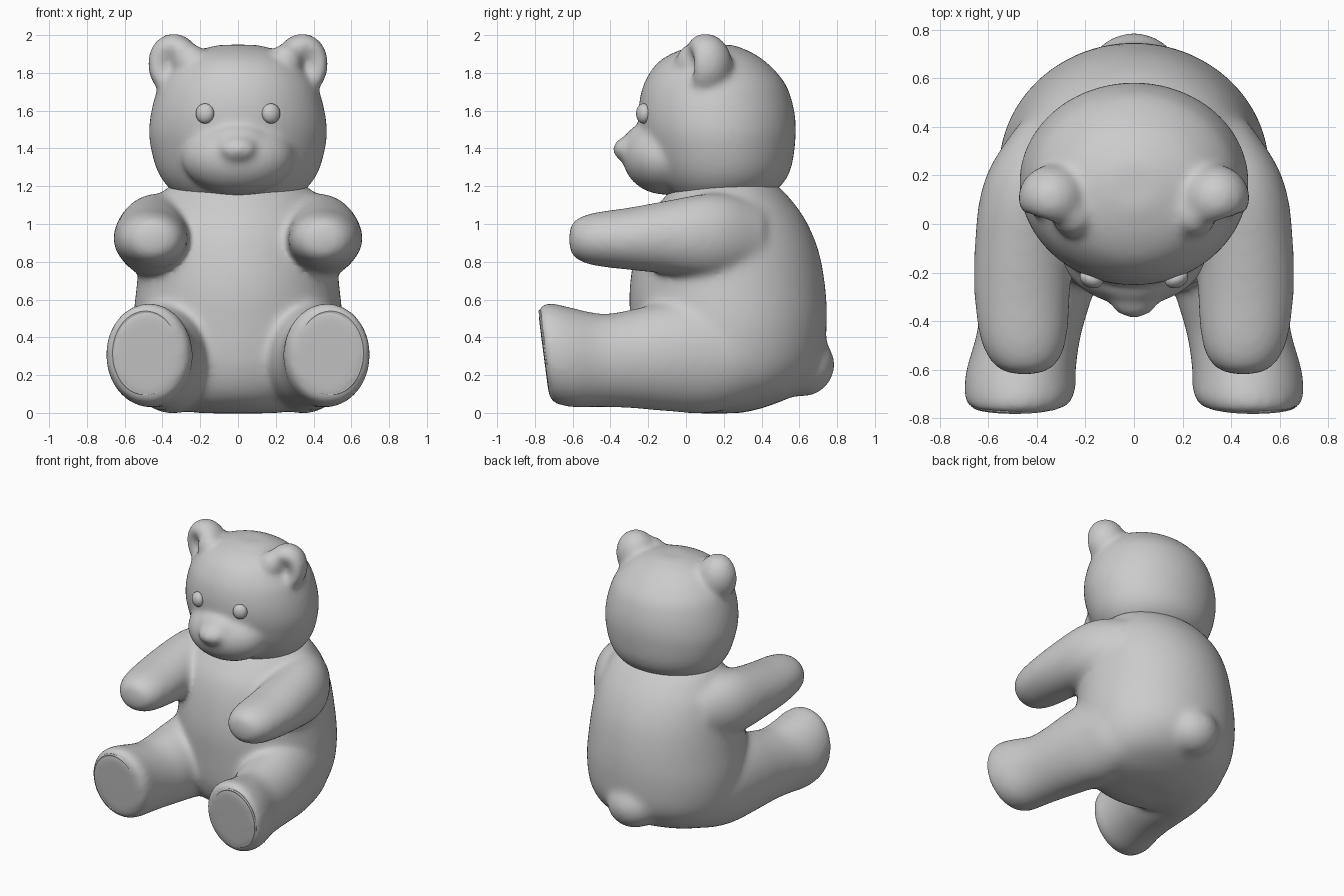
import bpy, bmesh, math
from mathutils import Matrix, Vector

if "Cube" in bpy.data.objects:
    bpy.data.objects.remove(bpy.data.objects["Cube"])


def interpolate(rows, steps):
    """Catmull-Rom rows so that few sections give a smooth skin."""
    out = []
    for i in range(len(rows) - 1):
        p = [rows[max(0, min(len(rows) - 1, i + k))] for k in (-1, 0, 1, 2)]
        for s in range(steps):
            t = s / steps
            out.append([0.5 * (2 * b + (c - a) * t + (2 * a - 5 * b + 4 * c - d) * t * t
                               + (3 * b - a - 3 * c + d) * t ** 3) for a, b, c, d in zip(*p)])
    return out + [list(rows[-1])]


def loft(bm, rows, axis, side=1, steps=5, n=48):
    """Elliptic sections (position, cx, c2, rx, r2, shear) along y or z."""
    rings = []
    for t, cx, c2, rx, r2, shear in interpolate(rows, steps):
        ring = []
        for k in range(n):
            a = 2 * math.pi * k / n
            x, o = side * (cx + rx * math.cos(a)), r2 * math.sin(a)
            ring.append(bm.verts.new((x, c2 + o, t) if axis == 'z' else (x, t + shear * o, c2 + o)))
        rings.append(ring)
    for r, q in zip(rings, rings[1:]):
        for k in range(n):
            bm.faces.new((r[k], r[(k + 1) % n], q[(k + 1) % n], q[k]))
    bm.faces.new(rings[0])
    bm.faces.new(rings[-1])


def upright(rows):
    """(z, half width, front y, back y) to loft rows."""
    return [(z, 0, (f + b) / 2, w, (b - f) / 2, 0) for z, w, f, b in rows]


def ball(bm, centre, radii, dent=0, turn=0, roll=0):
    vs = bmesh.ops.create_uvsphere(bm, u_segments=40, v_segments=24, radius=1)['verts']
    rot = Matrix.Rotation(turn, 3, 'Z') @ Matrix.Rotation(roll, 3, 'Y')
    for v in vs:
        c = v.co.copy()
        if c.y < 0:
            c.y *= 1 - dent * math.exp(-3 * (c.x ** 2 + c.z ** 2))
        v.co = Vector(centre) + rot @ Vector([a * b for a, b in zip(c, radii)])


def finish(bm, name, blend=0):
    bmesh.ops.recalc_face_normals(bm, faces=bm.faces)
    for f in bm.faces:
        f.smooth = True
    me = bpy.data.meshes.new(name)
    bm.to_mesh(me)
    bm.free()
    ob = bpy.data.objects.new(name, me)
    bpy.context.collection.objects.link(ob)
    if blend:
        # fuse overlapping parts into one soft skin
        m = ob.modifiers.new("fuse", 'REMESH')
        m.mode, m.voxel_size, m.use_smooth_shade = 'VOXEL', 0.016, True
        m = ob.modifiers.new("soften", 'SMOOTH')
        m.factor, m.iterations = 0.5, blend
    else:
        me.set_sharp_from_angle(angle=math.radians(40))
    return ob


# Torso with arms, legs and tail
torso = [(-.002, .20, .02, .28), (.03, .37, -.12, .42), (.11, .475, -.22, .60), (.25, .535, -.275, .715),
         (.45, .557, -.293, .745), (.65, .54, -.30, .74), (.85, .515, -.27, .705),
         (1.0, .485, -.22, .645), (1.1, .44, -.15, .58), (1.19, .38, -.07, .50), (1.24, .28, .0, .43)]
arm = [(-.622, .45, .92, .02, .02, 0), (-.605, .45, .92, .095, .085, 0), (-.557, .45, .92, .147, .12, 0),
       (-.47, .455, .92, .18, .144, 0), (-.3, .46, .922, .198, .166, 0), (-.1, .457, .93, .2, .195, 0),
       (.1, .437, .935, .2, .225, 0), (.25, .40, .935, .185, .215, 0), (.42, .32, .92, .15, .17, 0)]
leg = [(-.755, .485, .315, .175, .22, -.13), (-.745, .48, .313, .21, .253, -.13),
       (-.69, .47, .31, .23, .273, -.12), (-.6, .465, .295, .226, .267, -.08),
       (-.45, .432, .278, .216, .248, 0), (-.3, .40, .285, .228, .26, 0),
       (-.1, .37, .30, .242, .292, 0), (.1, .34, .305, .245, .308, 0),
       (.3, .31, .30, .23, .265, 0), (.5, .23, .30, .19, .2, 0)]
bm = bmesh.new()
loft(bm, upright(torso), 'z')
for s in (1, -1):
    loft(bm, arm, 'y', s)
    loft(bm, leg, 'y', s)
ball(bm, (0, .615, .255), (.19, .173, .17))
finish(bm, "body", 36)

# Head with broad muzzle, nose and hollowed ears
head = [(1.10, .26, -.02, .36), (1.2, .375, -.13, .50), (1.3, .435, -.19, .558), (1.45, .47, -.235, .58),
        (1.55, .467, -.252, .58), (1.65, .447, -.247, .562), (1.75, .41, -.22, .522),
        (1.85, .33, -.155, .433), (1.91, .24, -.06, .345), (1.949, .10, .06, .25)]
bm = bmesh.new()
loft(bm, upright(head), 'z')
ball(bm, (0, -.11, 1.355), (.30, .225, .20))
ball(bm, (0, -.225, 1.435), (.16, .10, .092))
ball(bm, (0, -.285, 1.395), (.11, .103, .075))
for s in (1, -1):
    ball(bm, (s * .332, .10, 1.838), (.145, .145, .172), 0.7, s * .3, s * .2)
    ball(bm, (s * .25, .035, 1.855), (.09, .09, .10))
finish(bm, "head", 18)

# Eyes and foot pads
pad = [(-.71, .49, .317, .182, .23, -.13), (-.745, .49, .317, .182, .23, -.13),
       (-.752, .49, .317, .174, .222, -.13), (-.749, .49, .317, .162, .21, -.13),
       (-.755, .49, .317, .01, .013, -.13)]
for s, tag in ((1, "left"), (-1, "right")):
    bm = bmesh.new()
    ball(bm, (s * .175, -.225, 1.585), (.05, .037, .053), 0, s * .4)
    finish(bm, tag + "_eye")
    bm = bmesh.new()
    loft(bm, pad, 'y', s, steps=1, n=64)
    finish(bm, tag + "_foot_pad")
